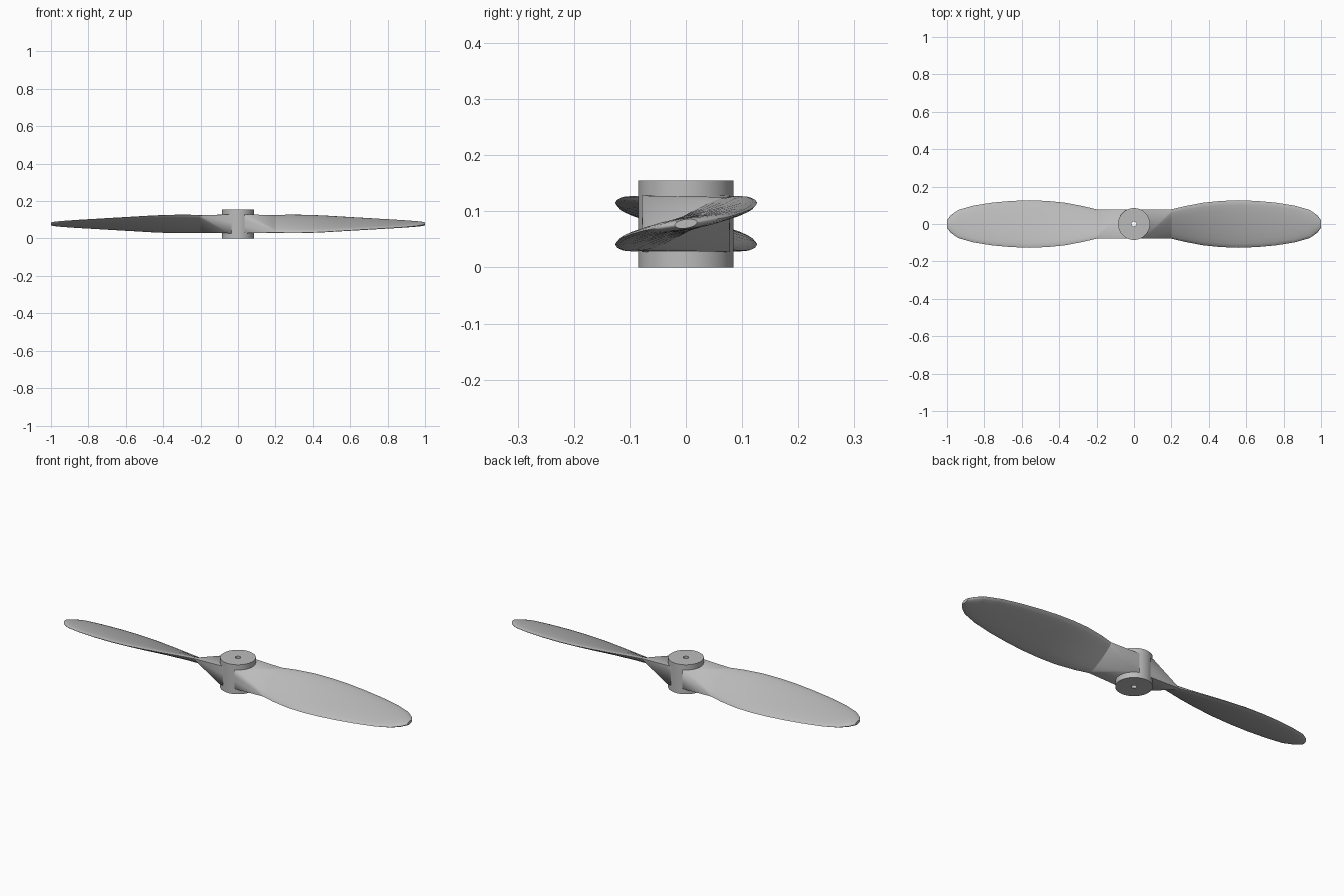
import bpy, bmesh, math
from mathutils import Vector

if "Cube" in bpy.data.objects:
    bpy.data.objects.remove(bpy.data.objects["Cube"], do_unlink=True)

MID = 0.078          # height of the blade axis
HUB_R, HUB_H, BORE_R = 0.085, 0.155, 0.013
SIDES = 20           # points round each blade section

grey = bpy.data.materials.new("light grey")
grey.use_nodes = True
grey.diffuse_color = (0.5, 0.5, 0.5, 1)
grey.node_tree.nodes["Principled BSDF"].inputs["Base Color"].default_value = (0.5, 0.5, 0.5, 1)


def make(name, bm, angle=30):
    bmesh.ops.recalc_face_normals(bm, faces=bm.faces)
    mesh = bpy.data.meshes.new(name)
    bm.to_mesh(mesh)
    bm.free()
    mesh.materials.append(grey)
    ob = bpy.data.objects.new(name, mesh)
    bpy.context.collection.objects.link(ob)
    bpy.ops.object.select_all(action='DESELECT')
    ob.select_set(True)
    bpy.context.view_layer.objects.active = ob
    bpy.ops.object.shade_smooth_by_angle(angle=math.radians(angle))
    return ob


def section(x, width, rise, thick, turn):
    """Tilted lens section; turn is 1 for the left blade, -1 for the right."""
    tilt = math.atan2(rise, width)
    points = []
    for i in range(SIDES):
        a = 2 * math.pi * i / SIDES
        u, v = math.cos(a), thick * math.sin(a)
        y = width * u - v * math.sin(tilt)
        z = rise * u + v * math.cos(tilt)
        points.append(Vector((turn * x, turn * y, MID + z)))
    return points


# Stations along a blade: distance, half width, half rise, half thickness
STATIONS = [
    (0.20, 0.078, 0.046, 0.014), (0.27, 0.095, 0.048, 0.014),
    (0.37, 0.114, 0.047, 0.014), (0.46, 0.123, 0.043, 0.014),
    (0.56, 0.127, 0.037, 0.013), (0.66, 0.123, 0.031, 0.013),
    (0.76, 0.114, 0.025, 0.012), (0.86, 0.098, 0.019, 0.011),
    (0.94, 0.075, 0.012, 0.011), (0.98, 0.047, 0.007, 0.010),
    (1.00, 0.020, 0.003, 0.008)]

# Blades: lofted sections, the second turned half way round the hub
for name, turn in (("left_blade", 1), ("right_blade", -1)):
    bm = bmesh.new()
    rings = [[bm.verts.new(p) for p in section(*s, turn)] for s in STATIONS]
    for a, b in zip(rings, rings[1:]):
        for i in range(SIDES):
            j = (i + 1) % SIDES
            bm.faces.new((a[i], a[j], b[j], b[i]))
    bm.faces.new(rings[0])
    bm.faces.new(rings[-1])
    make(name, bm, 40)

# Blade root: hull of a central block and the first section of each blade
bm = bmesh.new()
for x in (-0.05, 0.05):
    for y in (-0.078, 0.078):
        for z in (-0.05, 0.05):
            bm.verts.new((x, y, MID + z))
for turn in (1, -1):
    for p in section(*STATIONS[0], turn):
        bm.verts.new(p)
hull = bmesh.ops.convex_hull(bm, input=bm.verts)
inside = [v for v in hull["geom_interior"] if isinstance(v, bmesh.types.BMVert)]
bmesh.ops.delete(bm, geom=inside, context='VERTS')
root = make("blade_root", bm)


def cylinder(radius, z0, z1, segments):
    bm = bmesh.new()
    bmesh.ops.create_cone(bm, cap_ends=True, segments=segments, radius1=radius,
                          radius2=radius, depth=z1 - z0)
    bmesh.ops.translate(bm, verts=bm.verts, vec=(0, 0, (z0 + z1) / 2))
    return bm


# Hub, with the shaft bore cut through hub and root
hub = make("hub", cylinder(HUB_R, 0, HUB_H, 64))
bore = make("bore_cutter", cylinder(BORE_R, -0.1, 0.3, 24))
bore.hide_render = True
for ob in (root, hub):
    cut = ob.modifiers.new("bore", 'BOOLEAN')
    cut.operation = 'DIFFERENCE'
    cut.solver = 'EXACT'
    cut.object = bore
    bpy.context.view_layer.objects.active = ob
    bpy.ops.object.modifier_apply(modifier=cut.name)
bpy.data.objects.remove(bore, do_unlink=True)
